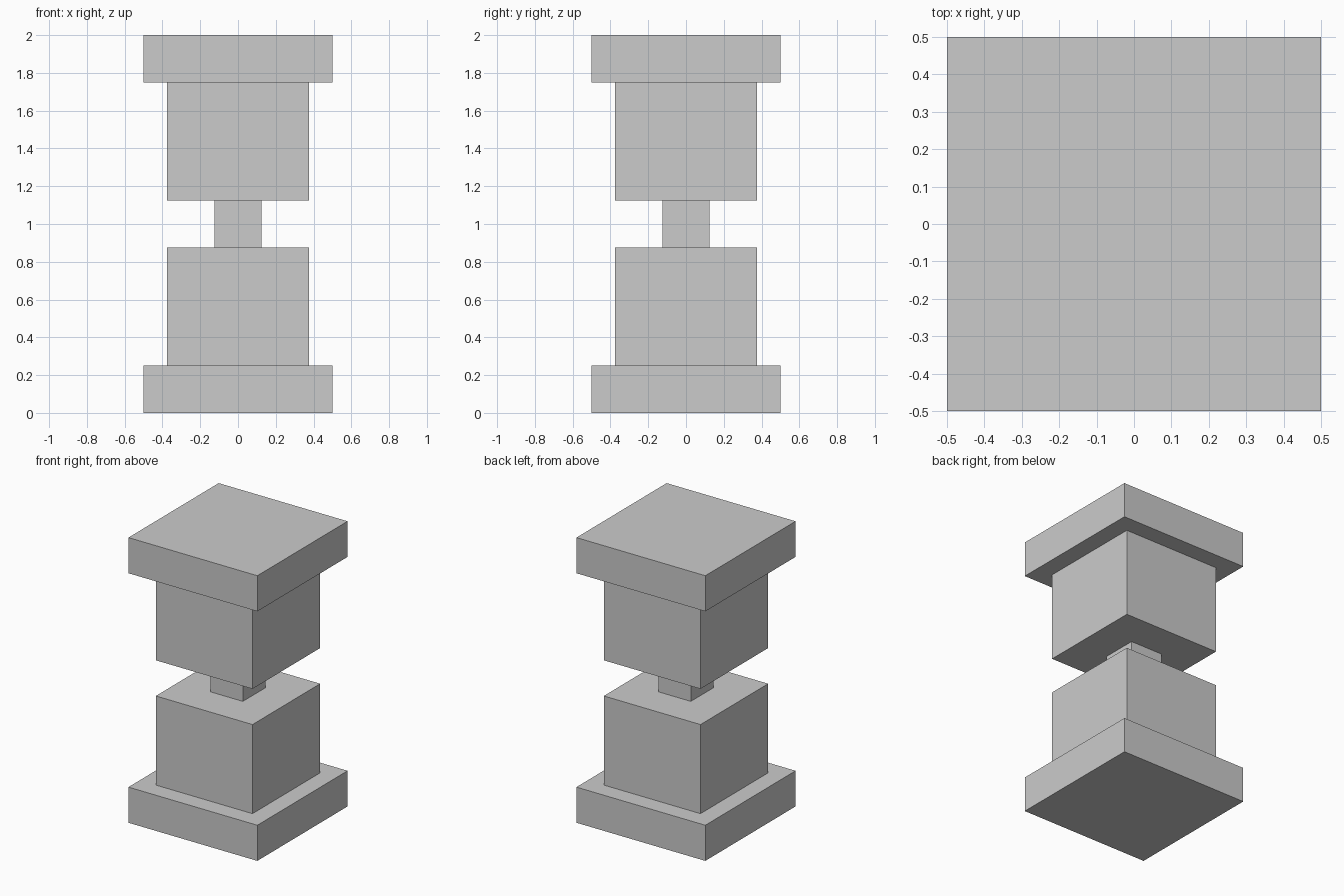
import bpy

if "Cube" in bpy.data.objects:
    bpy.data.objects.remove(bpy.data.objects["Cube"])


def box(name, width, z0, z1):
    """Square block, centred on the z axis, from z0 to z1."""
    bpy.ops.mesh.primitive_cube_add(size=1, location=(0, 0, (z0 + z1) / 2))
    obj = bpy.context.object
    obj.name = name
    obj.scale = (width, width, z1 - z0)
    bpy.ops.object.transform_apply(location=False, rotation=False, scale=True)
    return obj


# Lower half: plinth and block
box("base_plate", 1.0, 0.0, 0.25)
box("lower_block", 0.75, 0.25, 0.875)

# Narrow neck joining the halves
box("neck", 0.25, 0.875, 1.125)

# Upper half mirrors the lower one
box("upper_block", 0.75, 1.125, 1.75)
box("top_plate", 1.0, 1.75, 2.0)
